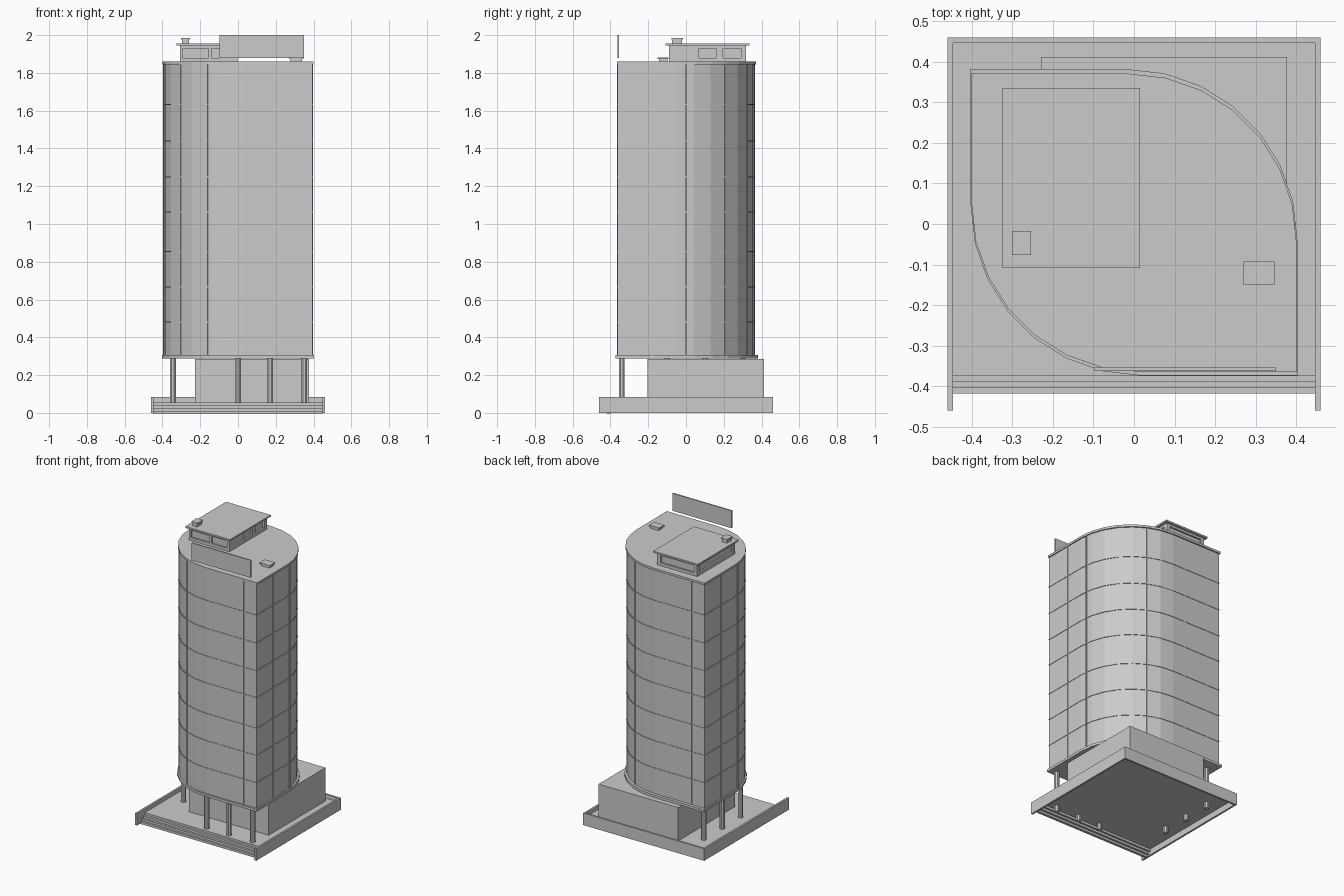
import bpy, bmesh
from math import sin, cos, radians, atan2

if "Cube" in bpy.data.objects:
    bpy.data.objects.remove(bpy.data.objects["Cube"])


def finish(bm, name):
    bmesh.ops.recalc_face_normals(bm, faces=bm.faces)
    me = bpy.data.meshes.new(name)
    bm.to_mesh(me)
    bm.free()
    ob = bpy.data.objects.new(name, me)
    bpy.context.collection.objects.link(ob)
    return ob


def box(name, x0, x1, y0, y1, z0, z1, rot=0):
    bm = bmesh.new()
    bmesh.ops.create_cube(bm, size=1)
    for v in bm.verts:
        v.co.x *= x1 - x0
        v.co.y *= y1 - y0
        v.co.z *= z1 - z0
    ob = finish(bm, name)
    ob.location = ((x0 + x1) / 2, (y0 + y1) / 2, (z0 + z1) / 2)
    ob.rotation_euler.z = rot
    return ob


def prism(name, pts, z0, z1):
    bm = bmesh.new()
    f = bm.faces.new([bm.verts.new((x, y, z0)) for x, y in pts])
    ext = bmesh.ops.extrude_face_region(bm, geom=[f])
    for g in ext["geom"]:
        if isinstance(g, bmesh.types.BMVert):
            g.co.z = z1
    return finish(bm, name)


def leaf(hx, hy, yc=0.0, r=0.415, seg=7):
    """Rectangle plan with two opposite corners rounded."""
    half = [(hx, -hy)]
    for i in range(seg + 1):
        a = radians(90 * i / seg)
        half.append((hx - r + r * cos(a), hy - r + r * sin(a)))
    full = half + [(-x, -y) for x, y in half]
    return [(x, y + yc) for x, y in full]


# plinth: parapet walls, raised floor, front steps
box("left_parapet", -0.46, -0.447, -0.46, 0.46, 0, 0.083)
box("right_parapet", 0.447, 0.46, -0.46, 0.46, 0, 0.083)
box("back_parapet", -0.447, 0.447, 0.447, 0.46, 0, 0.083)
box("plaza_floor", -0.447, 0.447, -0.375, 0.447, 0.042, 0.056)
for i in range(3):
    y = -0.375 - 0.0145 * i
    z = 0.041 - 0.015 * i
    box("front_step", -0.447, 0.447, y - 0.0145, y + 0.004, z - 0.016, z)

# lobby podium
box("lobby", -0.228, 0.377, -0.205, 0.412, 0.05, 0.286)

# columns
for x, y in [(0.35, -0.34), (0.17, -0.34), (0.0, -0.34),
             (-0.345, -0.10), (-0.345, 0.10), (-0.345, 0.30)]:
    ring = [(x + 0.017 * cos(radians(22.5 + 45 * k)),
             y + 0.017 * sin(radians(22.5 + 45 * k))) for k in range(8)]
    prism("column", ring, 0, 0.295)

# tower body with slabs
HX, HY, R = 0.394, 0.362, 0.41
prism("base_slab", leaf(0.403, 0.378, 0.004, 0.42), 0.289, 0.306)
prism("tower_body", leaf(HX, HY, 0, R), 0.30, 1.85)
prism("roof_slab", leaf(0.401, 0.368, 0.003), 1.845, 1.86)

# floor bands
for z in (0.48, 0.668, 0.855, 1.065, 1.25, 1.44, 1.633):
    prism("floor_band", leaf(HX + 0.003, HY + 0.003, 0, R), z - 0.003, z + 0.003)

# vertical mullions, repeated on the opposite side
arc = [(HX - R + R * cos(radians(a)), HY - R + R * sin(radians(a)))
       for a in (38.57, 64.29)]
spots = [(0.295, -HY, 0), (0.11, -HY, 0), (HX, -0.18, 0), (HX, 0.0, 0)]
spots += [(x, y, atan2(y - HY + R, x - HX + R)) for x, y in arc]
for x, y, rot in spots:
    for s in (1, -1):
        box("mullion", s * x - 0.003, s * x + 0.003,
            s * y - 0.003, s * y + 0.003, 0.305, 1.846, rot)

# rooftop penthouse with recessed windows
house = box("penthouse", -0.308, -0.003, -0.09, 0.318, 1.855, 1.946)
recesses = [
    (-0.294, -0.155, -0.11, -0.078), (-0.14, -0.02, -0.11, -0.078),
    (-0.015, 0.02, 0.07, 0.16), (-0.015, 0.02, 0.195, 0.29),
    (-0.285, -0.03, 0.306, 0.34), (-0.33, -0.296, -0.07, 0.29)]
for i, (x0, x1, y0, y1) in enumerate(recesses):
    cut = box("window_cutter", x0, x1, y0, y1, 1.88, 1.93)
    cut.hide_render = True
    cut.hide_viewport = True
    m = house.modifiers.new("window%d" % i, "BOOLEAN")
    m.operation = "DIFFERENCE"
    m.solver = "EXACT"
    m.object = cut
box("penthouse_roof", -0.325, 0.015, -0.108, 0.335, 1.945, 1.956)

# roof vents
box("upper_vent", -0.296, -0.26, -0.073, -0.022, 1.955, 1.978)
box("upper_vent_cap", -0.301, -0.254, -0.077, -0.017, 1.977, 1.985)
box("lower_vent", 0.278, 0.339, -0.144, -0.099, 1.858, 1.874)
box("lower_vent_cap", 0.27, 0.347, -0.15, -0.093, 1.873, 1.882)

# blank roof panel
box("roof_panel", -0.098, 0.35, -0.363, -0.354, 1.88, 2.0)
